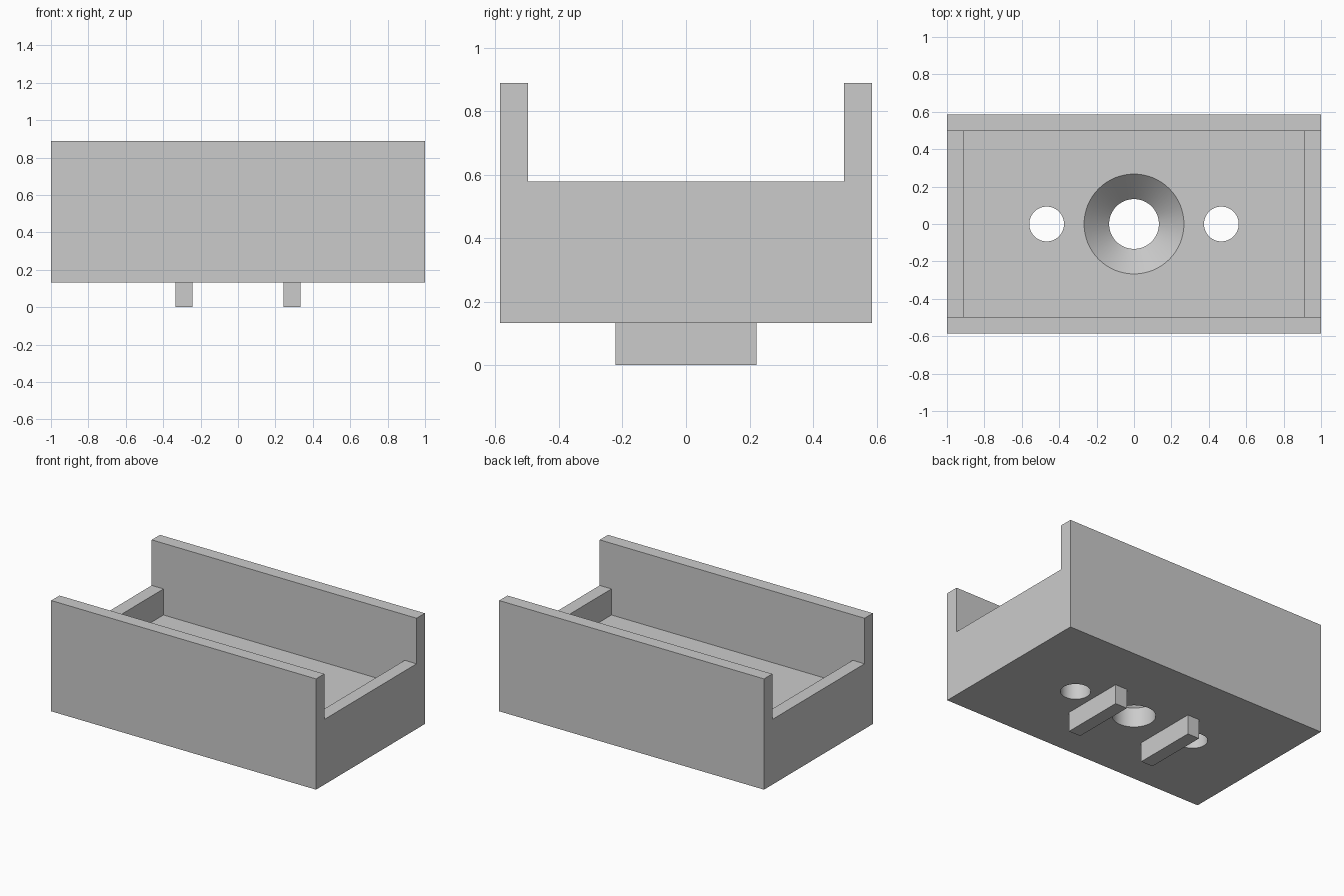
import bpy
import bmesh
from math import radians
from mathutils import Matrix

cube = bpy.data.objects.get("Cube")
if cube:
    bpy.data.objects.remove(cube, do_unlink=True)

GREY = (0.6, 0.6, 0.6, 1)
grey = bpy.data.materials.new("plain grey")
grey.use_nodes = True
grey.diffuse_color = GREY
grey.node_tree.nodes["Principled BSDF"].inputs["Base Color"].default_value = GREY

# Main measures
LENGTH, WIDTH = 2.0, 1.173
BASE_Z, FLOOR_Z, END_Z, TOP_Z = 0.133, 0.4, 0.578, 0.889
WALL = 0.089
HOLE_R, SINK_R, SIDE_R = 0.133, 0.267, 0.093
SINK_Z = FLOOR_Z - (SINK_R - HOLE_R)
INNER_X, INNER_Y = LENGTH / 2 - WALL, WIDTH / 2 - WALL


def add_object(name, bm):
    mesh = bpy.data.meshes.new(name)
    bm.to_mesh(mesh)
    bm.free()
    mesh.materials.append(grey)
    obj = bpy.data.objects.new(name, mesh)
    bpy.context.collection.objects.link(obj)
    return obj


def box(name, x0, x1, y0, y1, z0, z1):
    bm = bmesh.new()
    place = Matrix.Translation(((x0 + x1) / 2, (y0 + y1) / 2, (z0 + z1) / 2))
    size = Matrix.Diagonal((x1 - x0, y1 - y0, z1 - z0, 1))
    bmesh.ops.create_cube(bm, size=1, matrix=place @ size)
    return add_object(name, bm)


def cone(name, x, z0, z1, r0, r1):
    bm = bmesh.new()
    bmesh.ops.create_cone(bm, cap_ends=True, segments=64, radius1=r0, radius2=r1,
                          depth=z1 - z0, matrix=Matrix.Translation((x, 0, (z0 + z1) / 2)))
    return add_object(name, bm)


# Tray block with tall long walls and low end walls
tray = box("tray", -LENGTH / 2, LENGTH / 2, -WIDTH / 2, WIDTH / 2, BASE_Z, TOP_Z)
over = 0.1
cutters = [
    box("end_notch_cutter", -LENGTH, LENGTH, -INNER_Y, INNER_Y, END_Z, TOP_Z + over),
    box("pocket_cutter", -INNER_X, INNER_X, -INNER_Y, INNER_Y, FLOOR_Z, TOP_Z + over),
    cone("countersink_cutter", 0, SINK_Z, FLOOR_Z + over, HOLE_R, SINK_R + over),
    cone("center_hole_cutter", 0, 0, SINK_Z + 0.0005, HOLE_R, HOLE_R),
    cone("left_hole_cutter", 0.467, 0, TOP_Z, SIDE_R, SIDE_R),
    cone("right_hole_cutter", -0.467, 0, TOP_Z, SIDE_R, SIDE_R),
]
for cutter in cutters:
    cutter.hide_render = True
    cut = tray.modifiers.new(cutter.name, "BOOLEAN")
    cut.operation = "DIFFERENCE"
    cut.solver = "EXACT"
    cut.object = cutter

# Bake the cuts and drop the cutters
bpy.context.view_layer.update()
baked = bpy.data.meshes.new_from_object(
    tray.evaluated_get(bpy.context.evaluated_depsgraph_get()))
tray.modifiers.clear()
tray.data = baked
for cutter in cutters:
    bpy.data.objects.remove(cutter, do_unlink=True)

# Smooth round holes with sharp rims
bpy.ops.object.select_all(action="DESELECT")
tray.select_set(True)
bpy.context.view_layer.objects.active = tray
bpy.ops.object.shade_smooth_by_angle(angle=radians(30))

# Two locating tabs underneath
for side, sign in (("left", 1), ("right", -1)):
    inner, outer = sorted((sign * 0.244, sign * 0.333))
    box(side + "_bottom_tab", inner, outer, -0.222, 0.222, 0, BASE_Z)
